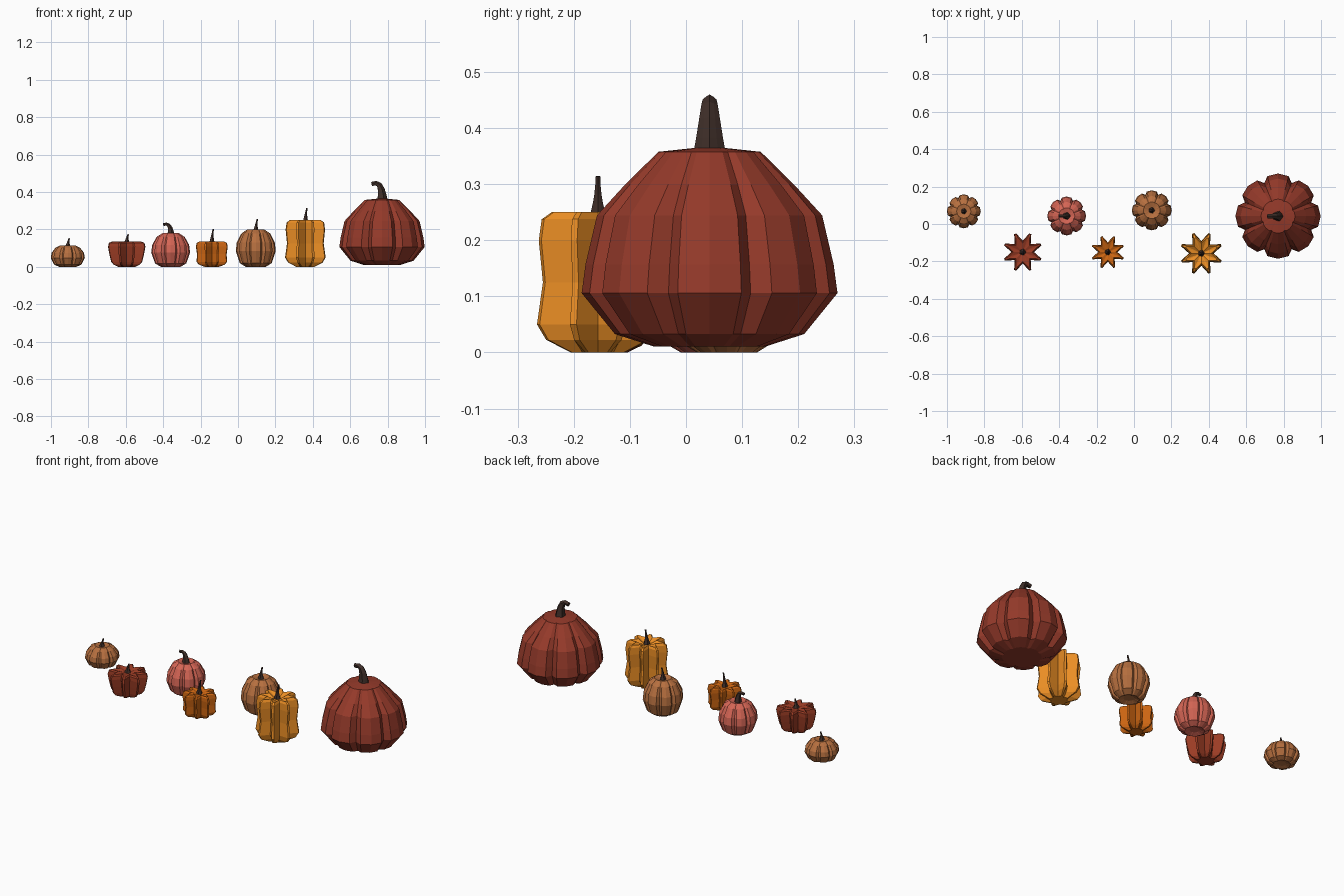
import bpy, bmesh
from math import sin, cos, pi
from mathutils import Vector

if "Cube" in bpy.data.objects:
    bpy.data.objects.remove(bpy.data.objects["Cube"])

LOBES = 8


def material(name, *rgb):
    m = bpy.data.materials.new(name)
    m.diffuse_color = (*rgb, 1)
    m.use_nodes = True
    m.node_tree.nodes["Principled BSDF"].inputs["Base Color"].default_value = m.diffuse_color
    return m


def loft(name, rings, mat, loc):
    """Skin equal-length rings and close both ends with fans."""
    bm = bmesh.new()
    vs = [[bm.verts.new(p) for p in ring] for ring in rings]
    n = len(vs[0])
    for a, b in zip(vs, vs[1:]):
        for i in range(n):
            j = (i + 1) % n
            bm.faces.new((a[i], a[j], b[j], b[i]))
    for ring in (vs[0], vs[-1]):
        tip = bm.verts.new(sum((v.co for v in ring), Vector()) / n)
        for i in range(n):
            bm.faces.new((ring[i], ring[(i + 1) % n], tip))
    bmesh.ops.recalc_face_normals(bm, faces=bm.faces)
    me = bpy.data.meshes.new(name)
    bm.to_mesh(me)
    bm.free()
    me.materials.append(mat)
    ob = bpy.data.objects.new(name, me)
    ob.location = loc
    bpy.context.collection.objects.link(ob)


# lobe cross-sections: (fraction of one lobe, radius factor)
ROUND_LOBE = [(0, 0.84), (0.17, 0.97), (0.5, 1), (0.83, 0.97)]
STAR_LOBE = [(0, 0.56), (0.43, 0.98), (0.57, 0.98)]

# unit side profiles: (radius, height)
ROUND = [(0.25, 0.05), (0.5, 0), (0.8, 0.1), (1, 0.42), (0.95, 0.65),
         (0.72, 0.89), (0.42, 1), (0.13, 0.95)]
GIANT = [(0.44, 0.03), (0.74, 0.09), (1, 0.29), (0.97, 0.43),
         (0.88, 0.67), (0.66, 0.82), (0.4, 0.98), (0.1, 1)]


def star_profile(foot):
    """Nearly straight wall; foot scales the bulge near the ground."""
    return [(0.45, 0), (0.85 * foot, 0.09), (foot, 0.2), (0.93, 0.5),
            (1, 0.8), (0.95, 0.95), (0.78, 1), (0.15, 0.92)]


def body(name, loc, radius, height, profile, lobe, phase, mat):
    rings = []
    for r, z in profile:
        ring = []
        for k in range(LOBES):
            for t, f in lobe:
                a = phase + 2 * pi * (k + t - 0.5) / LOBES
                # grooves fade towards the poles
                d = radius * r * (1 - (1 - f) * min(1, 1.2 * r))
                ring.append((d * cos(a), d * sin(a), height * z))
        rings.append(ring)
    loft(name, rings, mat, loc)


def stem(name, loc, base, top, radius, hook, mat):
    """Ridged tapering stem; hook > 0 curls over towards -x."""
    path = []
    for i in range(6):
        t = i / 5
        rise = sin(t * pi * 0.6) if hook else t
        x = -hook * t ** 2.5 if hook else t * t * 0.008
        path.append(Vector((x, 0, base + (top - base) * rise)))
    rings = []
    for i, p in enumerate(path):
        d = (path[min(i + 1, 5)] - path[max(i - 1, 0)]).normalized()
        u, v = Vector((d.z, 0, -d.x)), Vector((0, 1, 0))
        t = i / 5
        r = radius * ((0.38 if hook else 0.2) + 0.62 * (1 - t) ** 2)
        rings.append([p + r * (1 - 0.15 * (k % 2)) *
                      (u * cos(k * pi / 5) + v * sin(k * pi / 5)) for k in range(10)])
    loft(name, rings, mat, loc)


tan = material("tan", 0.47, 0.16, 0.05)
red = material("red", 0.33, 0.045, 0.018)
pink = material("pink", 0.66, 0.13, 0.09)
orange = material("orange", 0.6, 0.13, 0.006)
yellow = material("yellow", 0.83, 0.27, 0.018)
deep_red = material("deep_red", 0.3, 0.042, 0.023)
bark = material("stem_brown", 0.05, 0.028, 0.022)

# name, x, y, radius, body height, stem top, profile, is star, stem hook, material
pumpkins = [
    ("flat", -0.91, 0.068, 0.091, 0.115, 0.153, ROUND, False, 0, tan),
    ("low_star", -0.595, -0.15, 0.108, 0.135, 0.175, star_profile(0.83), True, 0, red),
    ("round", -0.36, 0.043, 0.104, 0.18, 0.228, ROUND, False, 0.04, pink),
    ("small_star", -0.14, -0.15, 0.092, 0.135, 0.203, star_profile(0.96), True, 0, orange),
    ("tall_round", 0.095, 0.073, 0.107, 0.2, 0.255, ROUND, False, 0, tan),
    ("tall_star", 0.36, -0.157, 0.114, 0.25, 0.314, star_profile(1.03), True, 0, yellow),
    ("giant", 0.77, 0.042, 0.228, 0.365, 0.447, GIANT, False, 0.056, deep_red),
]

for name, x, y, r, h, top, profile, star, hook, mat in pumpkins:
    loc = (x, y, 0)
    body(name + "_pumpkin", loc, r, h, profile, STAR_LOBE if star else ROUND_LOBE,
         pi / 8 if star else 0, mat)
    stem(name + "_stem", loc, h * 0.94, top, 0.012 + 0.09 * r, hook, bark)
